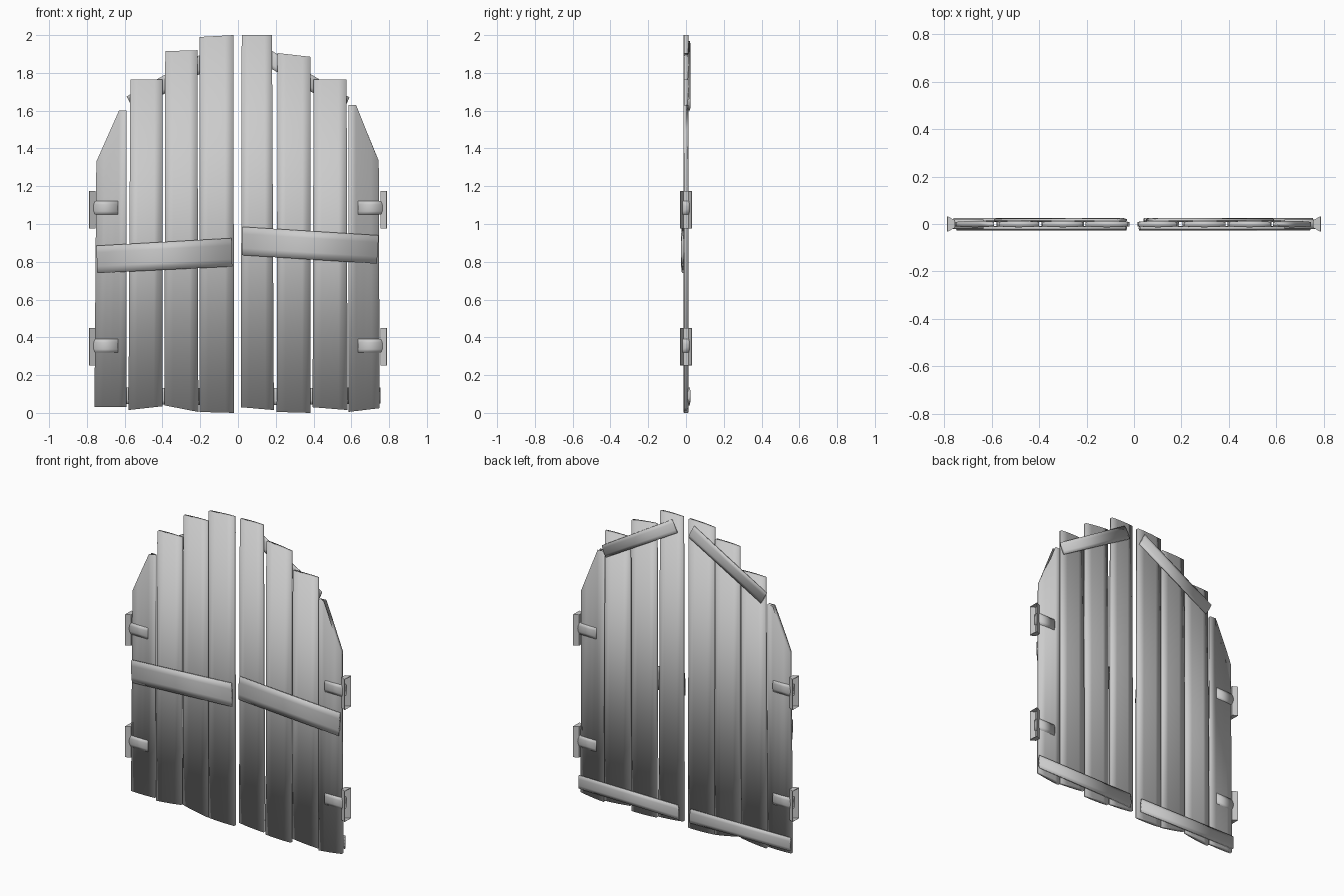
import bpy, bmesh
from mathutils import Vector

cube = bpy.data.objects.get("Cube")
if cube:
    bpy.data.objects.remove(cube, do_unlink=True)

GREY = (0.6, 0.6, 0.6, 1.0)
mat = bpy.data.materials.new("weathered grey")
mat.use_nodes = True
mat.diffuse_color = GREY
mat.node_tree.nodes["Principled BSDF"].inputs["Base Color"].default_value = GREY


def finish(name, bm, smooth):
    bmesh.ops.recalc_face_normals(bm, faces=bm.faces)
    for f in bm.faces:
        f.smooth = smooth
    mesh = bpy.data.meshes.new(name)
    bm.to_mesh(mesh)
    bm.free()
    mesh.materials.append(mat)
    obj = bpy.data.objects.new(name, mesh)
    bpy.context.collection.objects.link(obj)
    return obj


def board(name, start, end, front, back, bulge=0.005, drops=(0, 0, 0, 0, 0)):
    """Long board with gently rounded faces; start and end are pairs of (x, z) corners."""
    bm = bmesh.new()
    rings = []
    for (p, q), cut in ((start, (0,) * 5), (end, drops)):
        p, q = Vector(p), Vector(q)
        near, far = [], []
        for i in range(5):
            t = i / 4
            x, z = p.lerp(q, t)
            swell = bulge * (1 - (2 * t - 1) ** 2)
            near.append(bm.verts.new((x, front + bulge - swell, z - cut[i])))
            far.append(bm.verts.new((x, back - bulge + swell, z - cut[i])))
        rings.append(near + far[::-1])
    n = len(rings[0])
    for i in range(n):
        j = (i + 1) % n
        bm.faces.new((rings[0][i], rings[0][j], rings[1][j], rings[1][i]))
    for ring in rings:
        bm.faces.new(ring)
    return finish(name, bm, True)


# Upright planks: bottom left, bottom right, top left, top right, top corner cut
SLOPE = (0.27, 0.18, 0.09, 0, 0)
FLAT = (0,) * 5
planks = [
    ((-0.76, 0.03), (-0.59, 0.03), (-0.75, 1.60), (-0.59, 1.60), SLOPE),
    ((-0.58, 0.015), (-0.40, 0.035), (-0.57, 1.765), (-0.40, 1.765), FLAT),
    ((-0.39, 0.04), (-0.21, 0.005), (-0.385, 1.915), (-0.215, 1.92), FLAT),
    ((-0.205, 0.005), (-0.02, 0), (-0.205, 1.99), (-0.025, 2.0), FLAT),
    ((0.015, 0.03), (0.19, 0.015), (0.02, 2.0), (0.18, 2.0), FLAT),
    ((0.205, 0.005), (0.385, 0), (0.21, 1.905), (0.385, 1.885), FLAT),
    ((0.395, 0.03), (0.58, 0.015), (0.40, 1.765), (0.575, 1.765), FLAT),
    ((0.585, 0.005), (0.75, 0.025), (0.585, 1.63), (0.745, 1.63), (0, 0, 0.1, 0.2, 0.295)),
]
for i, (bl, br, tl, tr, drops) in enumerate(planks):
    board(f"plank_{i + 1}", (bl, br), (tl, tr), -0.014, 0.013, 0.004, drops)

# Front cross boards
board("front_crossboard_right", ((-0.745, 0.74), (-0.75, 0.885)),
      ((-0.03, 0.775), (-0.035, 0.925)), -0.027, -0.009)
board("front_crossboard_left", ((0.02, 0.835), (0.025, 0.985)),
      ((0.735, 0.79), (0.745, 0.94)), -0.027, -0.009)

# Back boards: sloping braces near the top, rails near the bottom
back_boards = {
    "top_brace_right": (((-0.55, 1.60), (-0.59, 1.675)), ((-0.03, 1.89), (-0.07, 1.97))),
    "top_brace_left": (((0.05, 1.895), (0.09, 1.97)), ((0.56, 1.60), (0.59, 1.67))),
    "bottom_rail_right": (((-0.76, 0.05), (-0.76, 0.135)), ((-0.04, 0.04), (-0.045, 0.13))),
    "bottom_rail_left": (((0.04, 0.04), (0.045, 0.13)), ((0.755, 0.05), (0.755, 0.135))),
}
for name, (start, end) in back_boards.items():
    board(name, start, end, 0.008, 0.025)


def bracket(name, side, z):
    """Flared wall bracket, open on its outer side."""
    bm = bmesh.new()
    inner, outer = [
        [bm.verts.new((side * x, sy * y, z + sz * 0.1))
         for sy, sz in ((-1, -1), (1, -1), (1, 1), (-1, 1))]
        for x, y in ((0.755, 0.016), (0.787, 0.033))]
    bm.faces.new(inner)
    for i in range(4):
        j = (i + 1) % 4
        bm.faces.new((inner[i], inner[j], outer[j], outer[i]))
    obj = finish(name, bm, False)
    shell = obj.modifiers.new("thickness", "SOLIDIFY")
    shell.thickness = 0.004
    shell.offset = -1


# Hinges: strap around the outer plank and its bracket
for side, label in ((-1, "right"), (1, "left")):
    for z, level in ((0.35, "lower"), (1.075, "upper")):
        a, b = side * 0.635, side * 0.765
        zs = z + (0.01 if level == "upper" else 0.005)
        board(f"{level}_hinge_strap_{label}", ((a, zs - 0.036), (a, zs + 0.036)),
              ((b, zs - 0.036), (b, zs + 0.036)), -0.022, 0.02)
        bracket(f"{level}_hinge_bracket_{label}", side, z)
